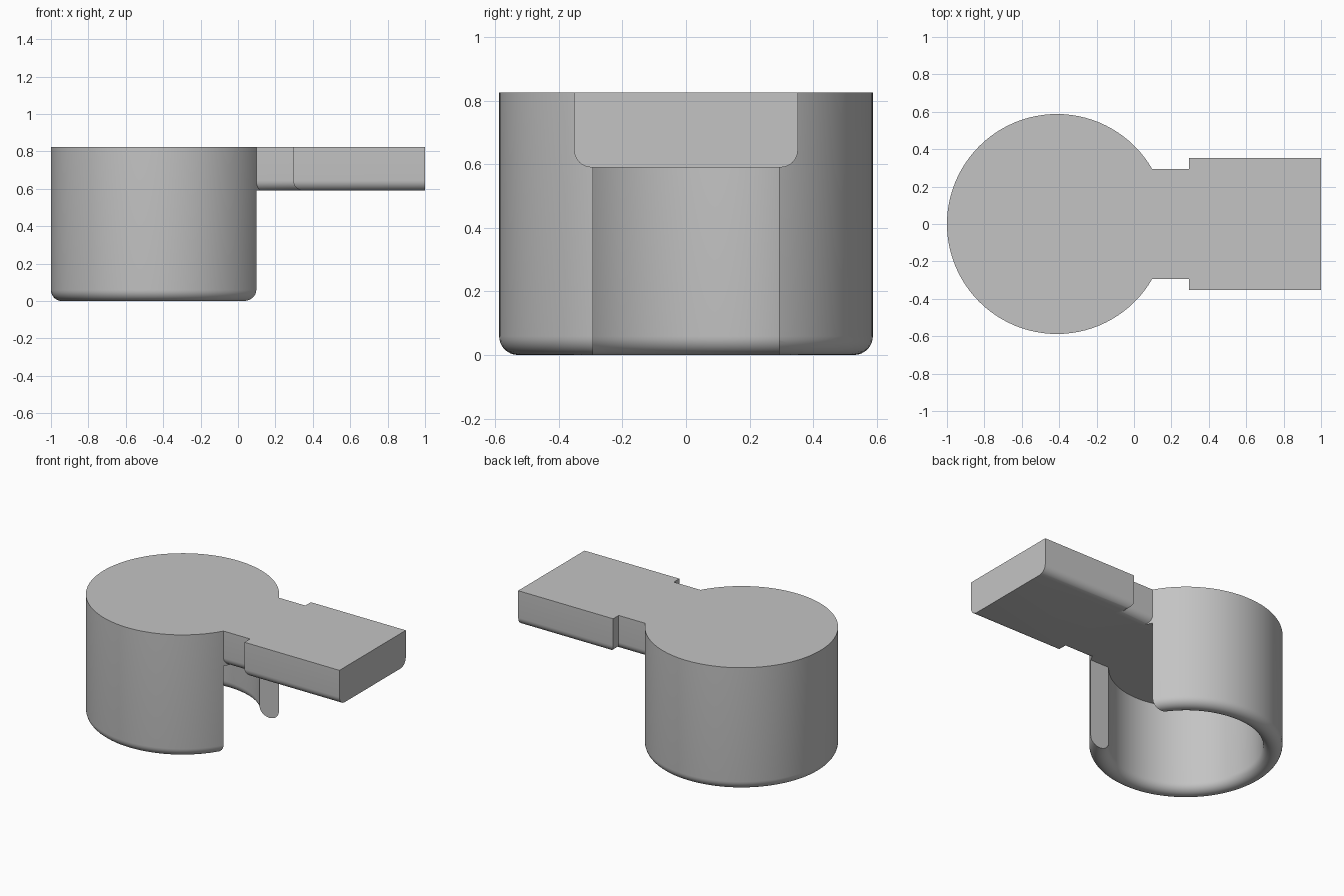
import bpy, bmesh, math
from mathutils import Matrix, Vector

if "Cube" in bpy.data.objects:
    bpy.data.objects.remove(bpy.data.objects["Cube"], do_unlink=True)

TOP, ROOF = 0.825, 0.59          # top of the part, underside of lid and handle
CENTRE_X = -0.412
OUTER, INNER = 0.588, 0.47
SLOT = 0.293                     # half width of slot and neck
GRIP = 0.352                     # half width of grip
STEP_X = 0.295
FILLET = 0.055

grey = bpy.data.materials.new("plain grey")
grey.use_nodes = True
colour = (0.55, 0.55, 0.55, 1)
grey.diffuse_color = colour
grey.node_tree.nodes["Principled BSDF"].inputs["Base Color"].default_value = colour


def finish(bm, name):
    bmesh.ops.recalc_face_normals(bm, faces=bm.faces)
    mesh = bpy.data.meshes.new(name)
    bm.to_mesh(mesh)
    bm.free()
    mesh.materials.append(grey)
    obj = bpy.data.objects.new(name, mesh)
    bpy.context.collection.objects.link(obj)
    return obj


def combine(target, other, operation):
    mod = target.modifiers.new(operation.lower(), 'BOOLEAN')
    mod.operation = operation
    mod.solver = 'EXACT'
    mod.object = other
    bpy.ops.object.select_all(action='DESELECT')
    bpy.context.view_layer.objects.active = target
    target.select_set(True)
    bpy.ops.object.modifier_apply(modifier=mod.name)
    bpy.data.objects.remove(other, do_unlink=True)


# Cup: lathed wall with a fully rounded rim, closed by a thick lid
bm = bmesh.new()
rim = (OUTER - INNER) / 2
mid = INNER + rim
points = [(0, TOP), (OUTER, TOP)]
for i in range(17):
    a = math.pi * i / 16
    points.append((mid + rim * math.cos(a), rim - rim * math.sin(a)))
points += [(INNER, ROOF), (0, ROOF)]
verts = [bm.verts.new((CENTRE_X + r, 0, z)) for r, z in points]
edges = [bm.edges.new(pair) for pair in zip(verts, verts[1:])]
bmesh.ops.spin(bm, geom=verts + edges, cent=(CENTRE_X, 0, 0), axis=(0, 0, 1),
               angle=2 * math.pi, steps=96, use_duplicate=False)
bmesh.ops.remove_doubles(bm, verts=bm.verts, dist=0.0001)
cup = finish(bm, "cup_with_handle")

# Slot through the wall under the handle
bm = bmesh.new()
bmesh.ops.create_cube(bm, size=1)
for v in bm.verts:
    v.co = Vector((0.4 if v.co.x > 0 else CENTRE_X,
                   math.copysign(SLOT, v.co.y),
                   ROOF if v.co.z > 0 else -0.2))
cutter = finish(bm, "slot_cutter")
cutter.hide_render = True
combine(cup, cutter, 'DIFFERENCE')

# Handle: narrow neck and wider grip, lower side edges rounded
bm = bmesh.new()
half = [(0, SLOT), (STEP_X, SLOT), (STEP_X, GRIP), (1, GRIP)]
outline = half + [(x, -y) for x, y in reversed(half)]
base = bm.faces.new([bm.verts.new((x, y, ROOF)) for x, y in outline])
side = []
for e in base.edges:
    a, b = (v.co for v in e.verts)
    on_end = abs(a.x - b.x) < 0.001 and abs(a.y - b.y) > 0.3
    if not on_end:
        side.append(e)
ext = bmesh.ops.extrude_face_region(bm, geom=[base], use_keep_orig=True)
top_verts = [g for g in ext["geom"] if isinstance(g, bmesh.types.BMVert)]
bmesh.ops.translate(bm, verts=top_verts, vec=(0, 0, TOP - ROOF))
bmesh.ops.recalc_face_normals(bm, faces=bm.faces)
bmesh.ops.bevel(bm, geom=side, offset=FILLET, segments=8, profile=0.5,
                affect='EDGES', clamp_overlap=False)
handle = finish(bm, "handle")
combine(cup, handle, 'UNION')

bpy.ops.object.shade_smooth_by_angle(angle=math.radians(30))
